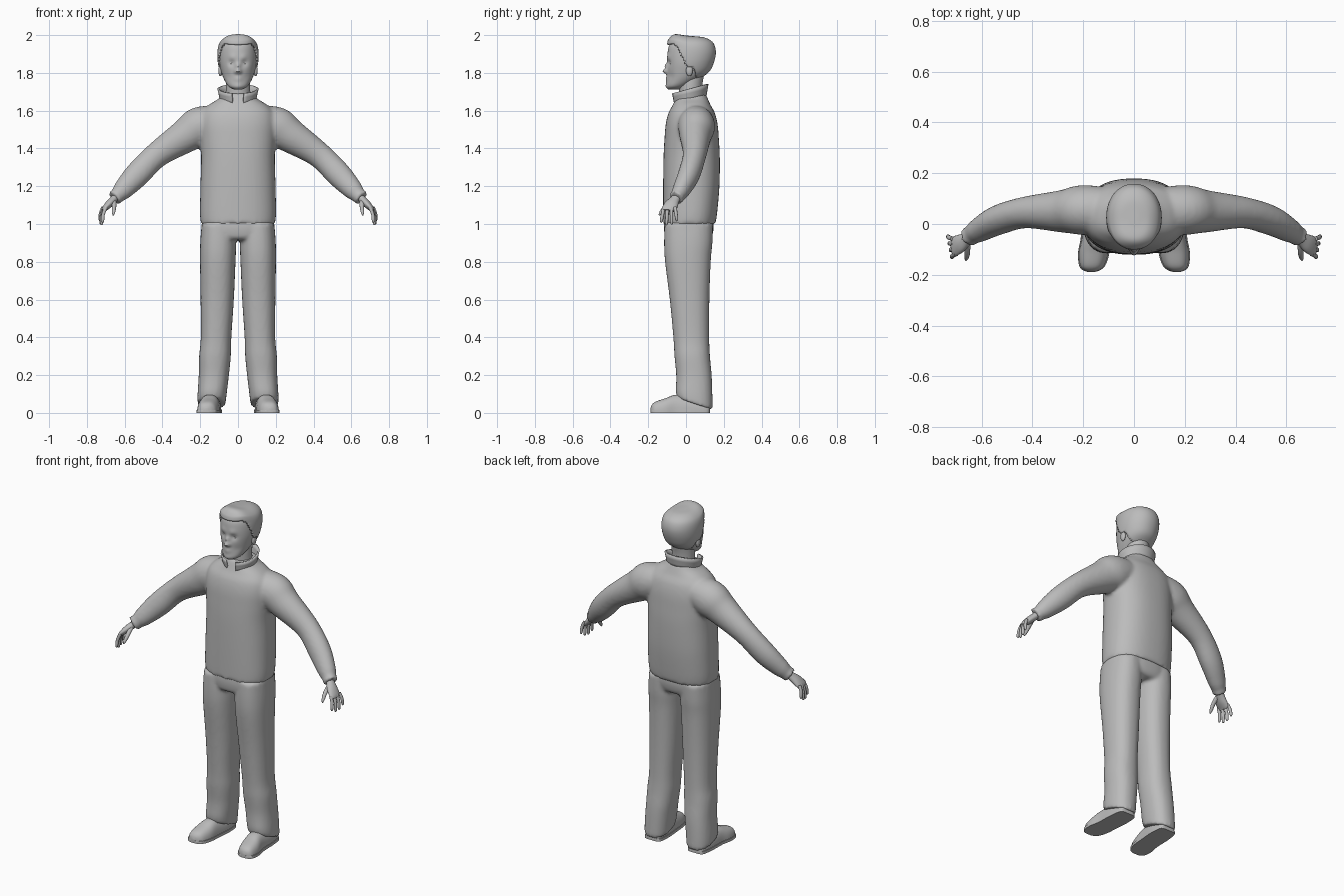
import bpy, bmesh, math
from mathutils import Vector, Matrix

cube = bpy.data.objects.get("Cube")
if cube:
    bpy.data.objects.remove(cube, do_unlink=True)

grey = bpy.data.materials.new("plain grey")
grey.use_nodes = True
colour = (0.5, 0.5, 0.5, 1)
grey.diffuse_color = colour
grey.node_tree.nodes["Principled BSDF"].inputs["Base Color"].default_value = colour


def resample(rows, steps):
    """Catmull-Rom interpolation through the section rows."""
    out = []
    for i in range(len(rows) - 1):
        p = [Vector(rows[max(0, min(len(rows) - 1, i + k))]) for k in (-1, 0, 1, 2)]
        for j in range(steps):
            t = j / steps
            out.append(p[1] + 0.5 * t * ((p[2] - p[0]) + t * (
                2 * p[0] - 5 * p[1] + 4 * p[2] - p[3]
                + t * (3 * (p[1] - p[2]) + p[3] - p[0]))))
    return out + [Vector(rows[-1])]


def loft(bm, rows, axis=None, side=1, seg=32, steps=5, power=2.0):
    """Skin rounded sections (x, y, z, radius a, radius b) along a path."""
    rows = resample(rows, steps)
    centres = [Vector(r[:3]) for r in rows]
    rings = []
    for i, r in enumerate(rows):
        if axis:
            u, v = Vector((1, 0, 0)), Vector((0, 0, 1) if axis == "Y" else (0, 1, 0))
        else:
            t = (centres[min(i + 1, len(rows) - 1)] - centres[max(i - 1, 0)]).normalized()
            u = Vector((0, 1, 0))
            u = (u - t * u.dot(t)).normalized()
            v = t.cross(u)
        ring = []
        for k in range(seg):
            a = math.tau * k / seg
            c, s = math.cos(a), math.sin(a)
            c = math.copysign(abs(c) ** (2 / power), c)
            s = math.copysign(abs(s) ** (2 / power), s)
            co = centres[i] + u * c * max(r[3], .002) + v * s * max(r[4], .002)
            co.x *= side
            ring.append(bm.verts.new(co))
        rings.append(ring)
    for a, b in zip(rings, rings[1:]):
        for k in range(seg):
            n = (k + 1) % seg
            bm.faces.new((a[k], a[n], b[n], b[k]))
    bm.faces.new(rings[0])
    bm.faces.new(rings[-1])


def finish(name, bm, voxel=0, smooth=0, thick=0):
    """Turn the bmesh into a smooth shaded object, optionally fused."""
    bmesh.ops.recalc_face_normals(bm, faces=bm.faces)
    me = bpy.data.meshes.new(name)
    bm.to_mesh(me)
    bm.free()
    me.materials.append(grey)
    me.shade_smooth()
    me.set_sharp_from_angle(angle=math.radians(45))
    ob = bpy.data.objects.new(name, me)
    bpy.context.collection.objects.link(ob)
    if voxel:
        m = ob.modifiers.new("fuse", "REMESH")
        m.mode, m.voxel_size, m.use_smooth_shade = "VOXEL", voxel, True
    if smooth:
        m = ob.modifiers.new("soften", "SMOOTH")
        m.factor, m.iterations = 0.5, smooth
    if thick:
        m = ob.modifiers.new("thickness", "SOLIDIFY")
        m.thickness, m.offset = thick, -1
    return ob


# Sweater: torso and both sleeves fused together
bm = bmesh.new()
torso = [(1.0, .018, .197, .138), (1.06, .022, .201, .143), (1.2, .028, .199, .149),
         (1.35, .03, .195, .149), (1.45, .03, .2, .144), (1.53, .03, .203, .137),
         (1.59, .03, .19, .122), (1.63, .03, .155, .1), (1.665, .03, .1, .085),
         (1.69, .03, .084, .074)]
loft(bm, [(0, y, z, a, b) for z, y, a, b in torso], "Z", seg=48, power=2.4)
for s in (1, -1):
    loft(bm, [(.08, .05, 1.55, .09, .08), (.2, .055, 1.515, .098, .106),
              (.28, .05, 1.465, .084, .09), (.43, .045, 1.365, .062, .068),
              (.535, .015, 1.26, .058, .067), (.61, -.025, 1.18, .047, .053),
              (.637, -.042, 1.152, .039, .041), (.655, -.053, 1.136, .042, .043)], None, s)
finish("sweater", bm, .01, 5)

# Collar: flared band, open at the front
bm = bmesh.new()
grid = []
for i in range(33):
    a = .3 + (math.tau - .6) * i / 32
    lift = (1 - math.cos(a)) / 2
    grid.append([bm.verts.new(((.086 + .014 * t) * math.sin(a),
                               .02 - (.078 + .012 * t) * math.cos(a),
                               (1.635 + .035 * lift) * (1 - t) + (1.692 + .05 * lift) * t))
                 for t in (0, .33, .66, 1)])
for p, q in zip(grid, grid[1:]):
    for k in range(3):
        bm.faces.new((p[k], p[k + 1], q[k + 1], q[k]))
finish("collar", bm, thick=.009)

# Trousers: hips and two legs fused, hems dropping toward the heel
bm = bmesh.new()
loft(bm, [(0, .016, 1.04, .185, .128), (0, .015, .98, .193, .132),
          (0, .013, .93, .18, .122), (0, .013, .915, .16, .1)], "Z", seg=48, power=2.4)
leg = [(.103, .015, 1.0, .09, .128), (.105, .012, .9, .095, .128), (.107, .01, .8, .094, .121),
       (.11, .019, .6, .088, .105), (.116, .028, .4, .081, .095), (.122, .033, .3, .084, .094),
       (.128, .042, .2, .08, .094), (.137, .043, .1, .077, .097), (.14, .046, .05, .074, .094)]
for s in (1, -1):
    loft(bm, leg, "Z", s, power=2.3)
for v in bm.verts:
    if v.co.z < .15:
        v.co.z -= (v.co.y - .04) * .5 * (1 - v.co.z / .15)
finish("trousers", bm, .01, 4)

# Shoes with a thin welted sole
shoe = [(.143, .126, 0, .025, .03), (.143, .112, 0, .048, .06), (.145, .04, 0, .057, .085),
        (.15, -.05, 0, .055, .096), (.158, -.11, 0, .058, .077), (.164, -.16, 0, .049, .06),
        (.167, -.18, 0, .033, .044), (.168, -.188, 0, .012, .025)]
for s, side in ((1, "left"), (-1, "right")):
    for part, grow, top in (("shoe", 0, 1), ("sole", .004, .016)):
        bm = bmesh.new()
        loft(bm, [(x, y, z, a + grow, b) for x, y, z, a, b in shoe], "Y", s, power=2.6)
        for v in bm.verts:
            v.co.z = min(max(v.co.z, 0), top)
        bmesh.ops.remove_doubles(bm, verts=bm.verts, dist=.0002)
        finish(f"{side}_{part}", bm)

# Hands: palm, four fingers and a thumb
for s, side in ((1, "left"), (-1, "right")):
    bm = bmesh.new()
    loft(bm, [(.635, -.042, 1.155, .022, .02), (.658, -.058, 1.13, .026, .02),
              (.683, -.076, 1.105, .036, .02), (.704, -.087, 1.083, .039, .015),
              (.713, -.09, 1.07, .034, .01)], None, s, seg=20)
    for i in range(4):
        x, y, spread = .699 + .005 * i, -.118 + .02 * i, -.012 + .007 * i
        drop = (.07, .083, .08, .062)[i]
        loft(bm, [(x, y, 1.088, .009, .01), (x + .014, y + spread * .5, 1.088 - drop * .5, .009, .009),
                  (x + .017, y + spread, 1.088 - drop, .008, .008),
                  (x + .016, y + spread, 1.077 - drop, .003, .003)], None, s, seg=10, steps=3)
    loft(bm, [(.658, -.07, 1.125, .013, .014), (.656, -.108, 1.092, .011, .012),
              (.659, -.132, 1.062, .009, .009), (.661, -.143, 1.046, .003, .003)],
         None, s, seg=10, steps=3)
    finish(f"{side}_hand", bm)

# Neck
bm = bmesh.new()
loft(bm, [(0, .03, 1.6, .075, .06), (0, .025, 1.68, .066, .06),
          (0, .025, 1.74, .064, .062), (0, .03, 1.79, .062, .066)], "Z")
finish("neck", bm)

# Head: smooth skull, with face features pushed in and out
skull = [(-.06, 1.712, .022, .03), (-.05, 1.728, .05, .052), (-.02, 1.76, .071, .08),
         (.008, 1.80, .087, .107), (.02, 1.85, .098, .12), (.026, 1.90, .1, .124),
         (.026, 1.94, .094, .117), (.026, 1.965, .078, .098), (.022, 1.982, .05, .065),
         (.02, 1.988, .012, .015)]
features = [(0, 1.81, .010, -.024), (0, 1.838, .009, -.013), (.034, 1.853, .013, .010),
            (.03, 1.88, .013, -.004), (0, 1.768, .014, -.007), (0, 1.728, .015, -.005),
            (.013, 1.806, .007, -.006), (.05, 1.78, .016, .004)]
bm = bmesh.new()
loft(bm, [(0, y, z, a, b) for y, z, a, b in skull], "Z", seg=96, steps=6, power=2.1)
for v in bm.verts:
    if v.co.y < 0:
        v.co.y += sum(d * math.exp(-((abs(v.co.x) - x) ** 2 + (v.co.z - z) ** 2) / (2 * r * r))
                      for x, z, r, d in features)
finish("head", bm)

# Eyes and ears
for s, side in ((1, "left"), (-1, "right")):
    for part, place, size in (("eye", (.034, -.074, 1.852), (.013, .012, .008)),
                              ("ear", (.093, .018, 1.812), (.011, .018, .03))):
        bm = bmesh.new()
        bmesh.ops.create_uvsphere(bm, u_segments=16, v_segments=10, radius=1)
        bmesh.ops.transform(bm, verts=bm.verts, matrix=Matrix.Translation(
            (place[0] * s, place[1], place[2])) @ Matrix.Diagonal((*size, 1)))
        finish(f"{side}_{part}", bm)

# Hair: shell over the skull, trimmed along the hairline, swept up in front
hairline = [(-.2, 1.945), (-.05, 1.94), (-.02, 1.87), (0, 1.83), (.035, 1.83), (.05, 1.765), (.3, 1.75)]


def hair_edge(y):
    for (a, p), (b, q) in zip(hairline, hairline[1:]):
        if y <= b:
            return p + (q - p) * (y - a) / (b - a)
    return hairline[-1][1]


bm = bmesh.new()
loft(bm, [(0, y, z + .006, a + .009, b + .008) for y, z, a, b in skull], "Z",
     seg=96, steps=6, power=2.1)
bmesh.ops.delete(bm, geom=[v for v in bm.verts if v.co.z < hair_edge(v.co.y)], context="VERTS")
for v in bm.verts:
    if v.co.z > 1.935:
        w = math.exp(-((v.co.y + .06) / .05) ** 2) * min(1, (v.co.z - 1.935) / .025)
        v.co.z += .017 * w
        v.co.y -= .008 * w
finish("hair", bm, thick=.01)
